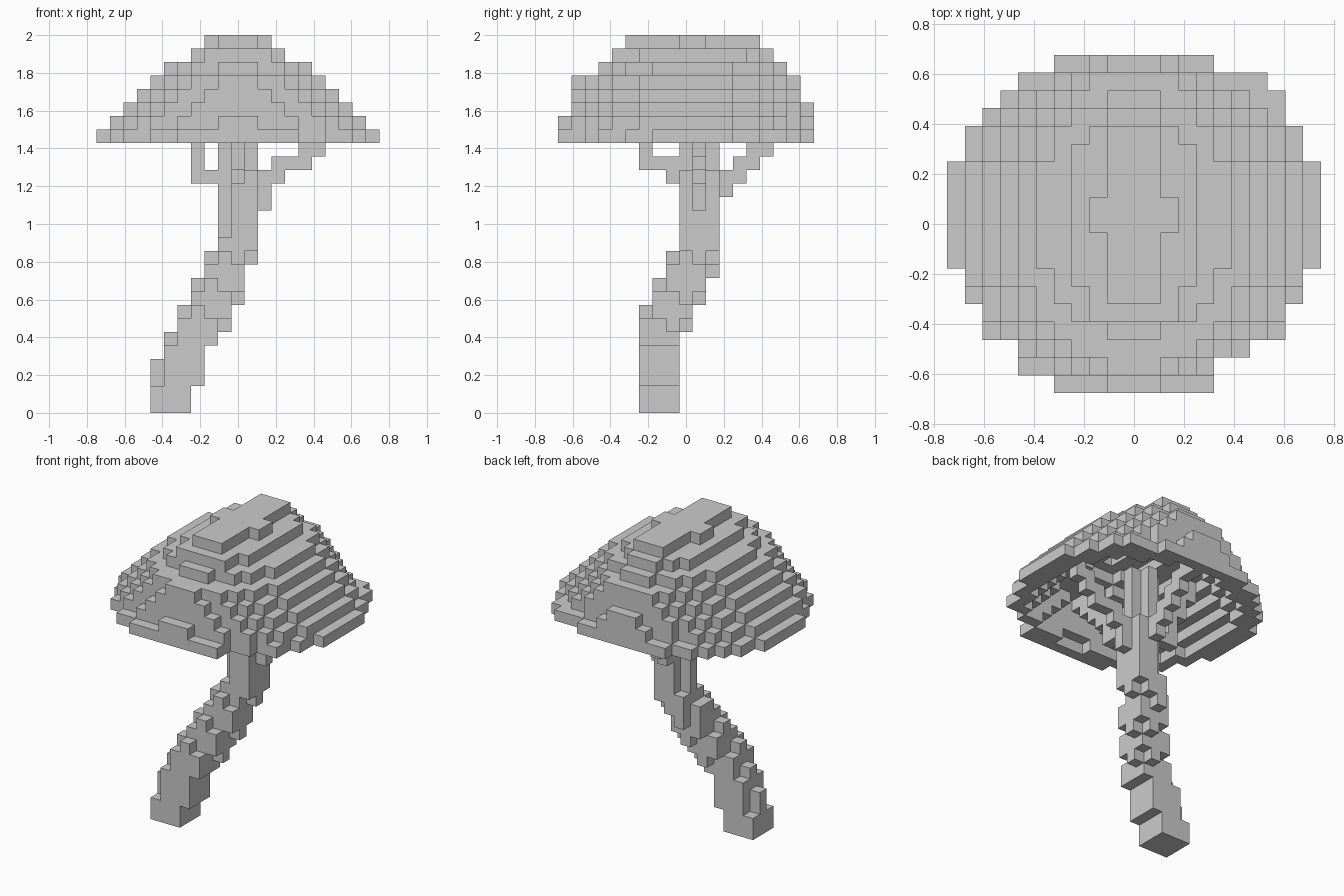
import bpy
import bmesh
from mathutils import Vector

if "Cube" in bpy.data.objects:
    bpy.data.objects.remove(bpy.data.objects["Cube"], do_unlink=True)

V = 2 / 28  # size of one block

grey = bpy.data.materials.new("plain_grey")
grey.use_nodes = True
COLOUR = (0.6, 0.6, 0.6, 1)
grey.diffuse_color = COLOUR
grey.node_tree.nodes["Principled BSDF"].inputs["Base Color"].default_value = COLOUR

STEPS = [Vector(s) for s in ((1, 0, 0), (-1, 0, 0), (0, 1, 0),
                             (0, -1, 0), (0, 0, 1), (0, 0, -1))]


def block(x0, x1, y0, y1, z0, z1):
    """All cells of a box, both ends included."""
    return {(x, y, z) for x in range(x0, x1 + 1)
            for y in range(y0, y1 + 1) for z in range(z0, z1 + 1)}


def square(x, y, z0, z1):
    """Column three cells wide."""
    return block(x - 1, x + 1, y - 1, y + 1, z0, z1)


def plus(x, y, z0, z1):
    """Column with its four corners notched."""
    return block(x - 1, x + 1, y, y, z0, z1) | block(x, x, y - 1, y + 1, z0, z1)


def build(name, cells, filled):
    """Mesh the outer faces of a set of cells."""
    bm = bmesh.new()
    verts = {}

    def corner(p):
        key = tuple(round(2 * c) for c in p)
        if key not in verts:
            verts[key] = bm.verts.new(p * V)
        return verts[key]

    for cell in sorted(cells):
        centre = Vector(cell) + Vector((0, 0, 0.5))
        for n in STEPS:
            if tuple(round(c) for c in Vector(cell) + n) in filled:
                continue
            u = Vector((n.y, n.z, n.x))
            w = n.cross(u)
            mid = centre + n / 2
            bm.faces.new([corner(mid + (u * a + w * b) / 2)
                          for a, b in ((-1, -1), (1, -1), (1, 1), (-1, 1))])
    mesh = bpy.data.meshes.new(name)
    bm.to_mesh(mesh)
    bm.free()
    mesh.materials.append(grey)
    bpy.context.collection.objects.link(bpy.data.objects.new(name, mesh))


# Cap brim: uneven rows (left, right, front, back)
CAP_BASE = 20
brim = [(-4, 4, 9, 9), (-6, 7, 8, 8), (-7, 8, 7, 7), (-8, 8, 6, 6),
        (-9, 9, 4, 5), (-10, 10, -2, 3), (-9, 9, -4, -3), (-8, 8, -6, -5),
        (-6, 6, -7, -7), (-6, 4, -8, -8), (-4, 4, -9, -9)]
solid = set().union(*(block(*row, CAP_BASE, CAP_BASE) for row in brim))

# Cap: stacked ovals (half width, half depth, y centre), bottom to top
ovals = [(9.6, 9.25, 0.1), (8.6, 9.05, 0.1), (7.6, 8.8, 0.1),
         (6.6, 8.45, 0.1), (5.5, 6.9, 0.5), (3.75, 6.39, 0.4), (2.06, 5.5, 0.5)]
for level, (a, b, c) in enumerate(ovals, CAP_BASE + 1):
    # The topmost oval is cut square at its ends
    front, back = (-4, 5) if level == CAP_BASE + len(ovals) else (-9, 9)
    for x, y, z in block(-10, 10, front, back, level, level):
        if (x / a) ** 2 + ((y - c) / b) ** 2 <= 1:
            solid.add((x, y, z))

# Hollow the cap, keeping a shell joined face to face
cap = {(x, y, z) for x, y, z in solid if not plus(x, y, z, z + 1) <= solid}

# Leaning stem: notched columns with a square middle
# (x, y, bottom, square bottom, square top, top)
columns = [(-5, -2, 0, 0, 1, 3), (-4, -2, 2, 2, 4, 5), (-3, -2, 5, 5, 6, 7),
           (-2, -1, 6, 7, 8, 9), (-1, 0, 8, 9, 10, 11), (0, 1, 11, 12, 12, 22)]
stem = plus(-1, 1, 10, 11)
for x, y, z0, s0, s1, z1 in columns:
    stem |= plus(x, y, z0, z1) | square(x, y, s0, s1)
# Upper stem is notched on its left first
stem |= block(0, 1, 0, 2, 13, 17)

# Four stepped branches: (near, far, bottom, top) along each axis
right_runs = [(2, 2, 15, 17), (3, 3, 17, 18), (4, 5, 18, 18),
              (5, 6, 19, 19), (6, 7, 20, 20), (7, 8, 21, 21)]
left_runs = [(-3, -2, 17, 17), (-3, -3, 18, 20), (-4, -4, 20, 22),
             (-5, -5, 22, 23), (-6, -6, 23, 24)]
back_runs = [(3, 3, 16, 17), (4, 4, 17, 18), (5, 5, 18, 19),
             (6, 6, 19, 20), (7, 8, 20, 21)]
front_runs = [(-1, -1, 17, 18), (-3, -2, 18, 18), (-3, -3, 18, 20),
              (-4, -4, 20, 21), (-5, -5, 21, 22), (-6, -6, 22, 23),
              (-7, -7, 23, 24)]
branches = {}
for name, runs in (("right_branch", right_runs), ("left_branch", left_runs)):
    branches[name] = set().union(*(block(a, b, 1, 1, c, d) for a, b, c, d in runs))
for name, runs in (("back_branch", back_runs), ("front_branch", front_runs)):
    branches[name] = set().union(*(block(0, 0, a, b, c, d) for a, b, c, d in runs))

# Build every part without shared cells
parts = {"cap": cap, "stem": stem, **branches}
filled = set().union(*parts.values())
used = set()
for name, cells in parts.items():
    build(name, cells - used, filled)
    used |= cells
